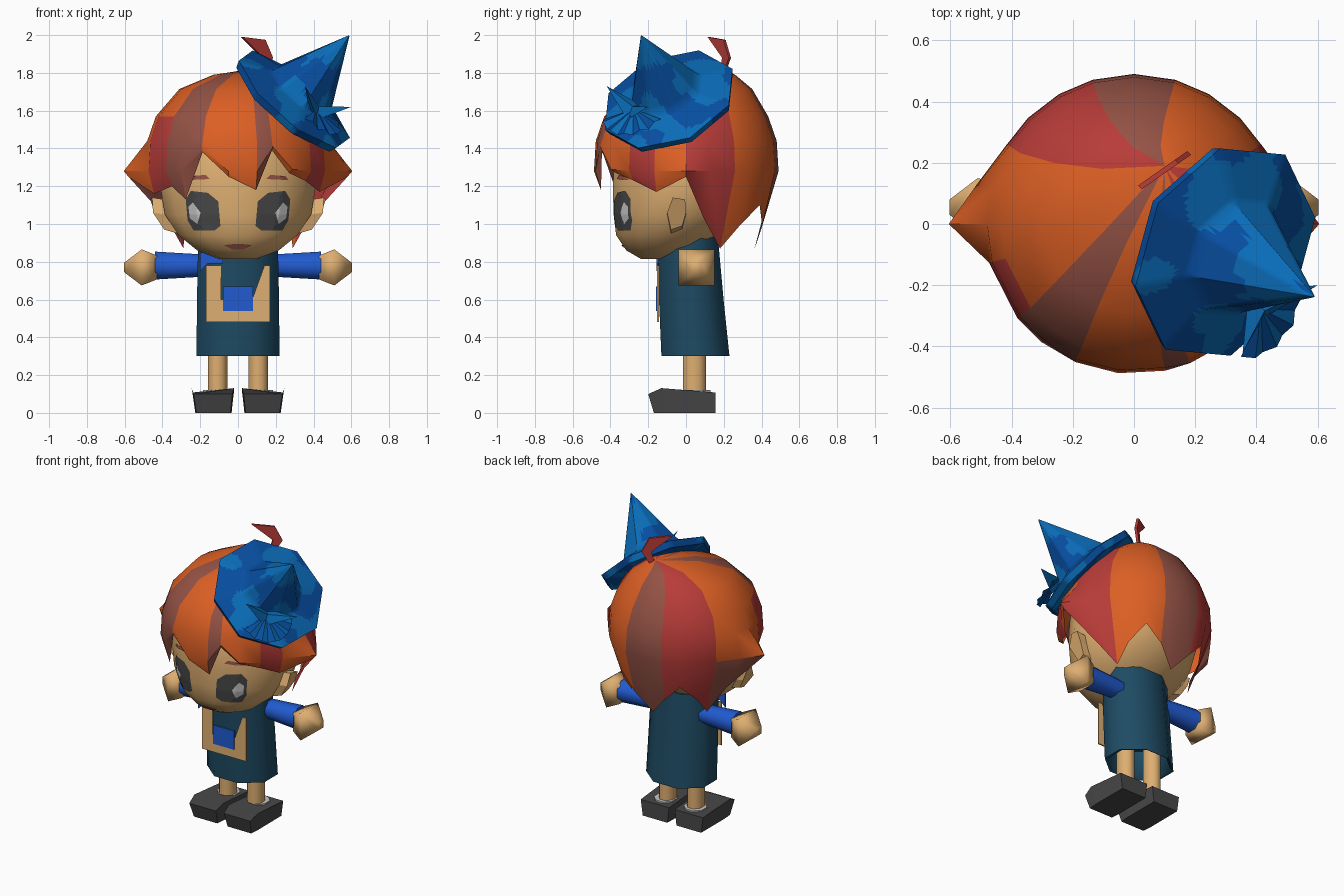
import bpy, bmesh, math
from mathutils import Vector, noise
from mathutils.bvhtree import BVHTree

cube = bpy.data.objects.get("Cube")
if cube:
    bpy.data.objects.remove(cube, do_unlink=True)


def material(name, r, g, b):
    m = bpy.data.materials.new(name)
    m.use_nodes = True
    m.diffuse_color = (r, g, b, 1)
    m.node_tree.nodes["Principled BSDF"].inputs["Base Color"].default_value = (r, g, b, 1)
    return m


ORANGE = material("hair orange", .72, .115, .018)
BROWN = material("hair brown", .30, .085, .06)
RED = material("hair red", .48, .045, .04)
SKIN = material("skin tan", .73, .425, .165)
TEAL = material("dress teal", .013, .07, .125)
BLUE = material("sleeve blue", .015, .105, .64)
GREY = material("dark grey", .065, .065, .065)
LIGHT = material("light grey", .58, .58, .58)
HAT = material("hat blue", .002, .075, .35)
PATCH = material("hat patch blue", .003, .15, .48)


def build(name, verts, faces, mats, smooth=None, pick=None, cuts=0):
    """Make an object; pick(face) gives its material index."""
    bm = bmesh.new()
    vs = [bm.verts.new(v) for v in verts]
    for f in faces:
        bm.faces.new([vs[i] for i in f])
    bmesh.ops.recalc_face_normals(bm, faces=bm.faces)
    if cuts:
        bmesh.ops.triangulate(bm, faces=bm.faces)
        bmesh.ops.subdivide_edges(bm, edges=bm.edges, cuts=cuts, use_grid_fill=True)
    bm.faces.index_update()
    if pick:
        for f in bm.faces:
            f.material_index = pick(f)
    me = bpy.data.meshes.new(name)
    bm.to_mesh(me)
    bm.free()
    ob = bpy.data.objects.new(name, me)
    bpy.context.collection.objects.link(ob)
    for m in mats:
        me.materials.append(m)
    if smooth:
        bpy.ops.object.select_all(action="DESELECT")
        ob.select_set(True)
        bpy.context.view_layer.objects.active = ob
        bpy.ops.object.shade_smooth_by_angle(angle=math.radians(smooth))
    return ob


def skin_rings(rings, cap_start=True, cap_end=True):
    """Join equal rings of points into a skin."""
    n = len(rings[0])
    verts = [p for ring in rings for p in ring]
    faces = [(k * n + i, k * n + (i + 1) % n, (k + 1) * n + (i + 1) % n, (k + 1) * n + i)
             for k in range(len(rings) - 1) for i in range(n)]
    if cap_start:
        faces.append(tuple(range(n)))
    if cap_end:
        faces.append(tuple(range(len(verts) - n, len(verts))))
    return verts, faces


def ellipse(center, a, b, n, axis="z"):
    cx, cy, cz = center
    pts = []
    for i in range(n):
        t = 2 * math.pi * (i + .5) / n
        u, v = a * math.cos(t), b * math.sin(t)
        pts.append((cx + u, cy + v, cz) if axis == "z" else (cx, cy + u, cz + v))
    return pts


def plate(name, outline, y, mat, depth=.009):
    """Flat sheet facing the front."""
    rings = [[(x, y + d, z) for x, z in outline] for d in (0, depth)]
    return build(name, *skin_rings(rings), [mat])


# Head
levels = [(.815, .10, -.24, -.02), (.86, .22, -.32, .08), (.94, .32, -.375, .18), (1.05, .395, -.39, .31),
          (1.2, .42, -.395, .36), (1.4, .41, -.38, .34), (1.6, .28, -.25, .25)]
head_rings = [ellipse((0, (f + b) / 2, z), rx, (b - f) / 2, 16) for z, rx, f, b in levels]
head_mesh = skin_rings(head_rings)
build("head", *head_mesh, [SKIN], smooth=60)
surface = BVHTree.FromPolygons([Vector(v) for v in head_mesh[0]], head_mesh[1])


def decal(name, outline, mat, lift):
    """Thin patch laid on the face."""
    ob = build(name, [(x, 0, z) for x, z in outline], [tuple(range(len(outline)))], [mat], cuts=5)
    for v in ob.data.vertices:
        hit = surface.ray_cast(Vector((v.co.x, -2, v.co.z)), Vector((0, 1, 0)))[0]
        v.co.y = (hit.y if hit else -.3) - lift


eye = [(.125, .965), (.235, .965), (.267, 1.02), (.277, 1.13), (.25, 1.175), (.16, 1.165), (.105, 1.12), (.093, .99)]
glint = [(.215, 1.0), (.255, 1.03), (.262, 1.09), (.24, 1.115), (.198, 1.06)]
brow = [(.15, 1.238), (.27, 1.232), (.25, 1.254), (.17, 1.26)]
ear = [(.45, -.1, 1.06), (.455, -.07, 1.14), (.465, -.005, 1.13), (.44, .0, 1.06), (.40, -.02, .99), (.39, -.08, .97)]
decal("mouth", [(-.075, .888), (-.03, .866), (.03, .866), (.075, .888), (.03, .893), (-.03, .893)], BROWN, .006)

# Paired parts
for s, side in ((1, "left"), (-1, "right")):
    def flip(pts):
        return [(s * p[0], *p[1:]) for p in pts]

    decal(side + "_eye", flip(eye), GREY, .006)
    decal(side + "_eye_glint", flip(glint), LIGHT, .01)
    decal(side + "_brow", flip(brow), BROWN, .006)
    base = [(.32, y, z - .02) for x, y, z in ear]
    build(side + "_ear", *skin_rings([flip(base), flip(ear)]), [SKIN])

    sleeve = [ellipse((x, .055, .78), r, r, 8, "x") for x, r in ((.12, .06), (.22, .066), (.44, .08))]
    build(side + "_sleeve", *skin_rings([flip(r) for r in sleeve]), [BLUE], smooth=50)
    hand = [ellipse((x, .055, .77), r, r, 4, "x") for x, r in ((.43, .09), (.51, .135), (.603, .035))]
    build(side + "_hand", *skin_rings([flip(r) for r in hand]), [SKIN], smooth=75)

    leg = [ellipse((s * .108, .045, z), .056, .066, 8) for z in (.08, .45)]
    build(side + "_leg", *skin_rings(leg), [SKIN], smooth=50)
    sole = [(.04, -.17), (.22, -.17), (.226, -.1), (.225, .155), (.035, .155), (.034, -.1)]
    rim = [(.03, -.2, .1), (.235, -.2, .1), (.245, -.13, .131), (.24, .155, .108), (.022, .155, .108), (.02, -.13, .131)]
    build(side + "_shoe", *skin_rings([flip([(x, y, 0) for x, y in sole]), flip(rim)]), [GREY])
    sock = [ellipse((s * .115, .06, z), .075, .075, 8) for z in (.09, .121)]
    build(side + "_sock", *skin_rings(sock), [LIGHT])

# Dress, with a hollow hem
dress = [ellipse((0, cy, z), rx, ry, 8) for z, cy, rx, ry in
         ((.5, .045, .2, .17), (.305, .05, .215, .185), (.3, .05, .238, .195), (.6, .028, .235, .185), (.93, .01, .228, .172))]
build("dress", *skin_rings(dress), [TEAL], smooth=70)

# Apron and collar
plate("apron", [(-.17, .48), (.17, .48), (.17, .78), (.14, .78), (.075, .6), (-.09, .6), (-.09, .78), (-.17, .78)],
      -.153, SKIN)
plate("apron_pocket", [(-.08, .54), (.08, .54), (.08, .67), (-.08, .67)], -.159, BLUE)
plate("collar", [(-.2, .75), (-.16, .79), (-.08, .79), (-.08, .84), (-.2, .85)], -.155, BLUE)

# Hair: azimuth, lower edge height, lower edge radius, colour (0 orange, 1 brown, 2 red)
locks = [(0, 1.25, .58, 2), (14, 1.03, .39, 2), (32, .87, .34, 0), (45, .99, .40, 0), (60, 1.1, .45, 0),
         (74, .99, .42, 1), (90, .86, .36, 1), (106, .99, .42, 2), (120, 1.1, .45, 2), (135, .99, .40, 2),
         (148, .87, .34, 0), (166, 1.03, .39, 0), (180, 1.25, .58, 0), (195, 1.16, .46, 2), (219, 1.2, .45, 1),
         (232, 1.13, .45, 1), (247, 1.38, .48, 0), (264, 1.25, .47, 0), (282, 1.18, .46, 1), (292, 1.39, .48, 0),
         (306, 1.27, .46, 0), (322, 1.23, .45, 2), (340, 1.17, .46, 0)]
flare = {0: .605, 180: .605, 14: .53, 166: .53}


def around(az, r, z, ox=0, oy=0):
    t = math.radians(az)
    return (ox + r * math.cos(t), oy + r * math.sin(t), z)


hair = [[around(az, .17, 1.79, .04, .09) for az, *_ in locks],
        [around(az, .32, 1.715, .01, .03) for az, *_ in locks],
        [around(az, .435, 1.57) for az, *_ in locks],
        [around(az, .48, 1.44) for az, *_ in locks],
        [around(az, flare.get(az, .49), max(1.28, z + .02)) for az, z, *_ in locks],
        [around(az, r, z) for az, z, r, _ in locks]]
count = len(locks)
verts, faces = skin_rings(hair, False, False)
verts.append((.1, .19, 1.825))
faces += [(i, (i + 1) % count, len(verts) - 1) for i in range(count)]
hair_ob = build("hair", verts, faces, [ORANGE, BROWN, RED], smooth=35)
for i, face in enumerate(hair_ob.data.polygons):
    az, *_, colour = locks[i % count]
    if 140 < az < 180 and face.center.z < 1.26:
        colour = 1
    elif az == 195 and face.center.z > 1.6:
        colour = 0
    face.material_index = colour

# Hair tuft
tuft = [(.02, 1.99), (.14, 1.975), (.18, 1.88), (.14, 1.8), (.11, 1.8), (.13, 1.88), (.09, 1.92)]
build("hair_tuft", *skin_rings([[(x + d, .12 + (x - .02) * .7 - d, z) for x, z in tuft] for d in (-.006, .006)]), [RED])

# Hat: tilted eight-sided brim and cone
up = Vector((.62, -.31, .72)).normalized()
down = (Vector((0, 0, -1)) + up * up.z).normalized()
across = up.cross(down)
middle = Vector((.285, -.085, 1.645))


def on_hat(origin, angle, r, h):
    return origin + (down * math.cos(angle) + across * math.sin(angle)) * r + up * h


def mottle(face):
    return 1 if noise.noise(face.calc_center_median() * 6) > .03 else 0


profile = [(.36, -.02), (.375, .022), (.2, .08), (.003, .488)]
hat = [[on_hat(middle, math.pi * i / 4 - .12, r, h) for i in range(8)] for r, h in profile]
build("hat", *skin_rings(hat), [HAT, PATCH], smooth=55, pick=mottle, cuts=8)

# Pleated bow on the hat
knot = Vector((.39, -.265, 1.58)) + up * .01
ribs = [on_hat(knot, math.radians(-75 + 15 * i), .175, .02 if i % 2 else 0) for i in range(11)]
build("bow_fan", [knot + up * .03] + ribs, [(0, i, i + 1) for i in range(1, 11)], [HAT, PATCH],
      pick=lambda f: f.index % 2)
for label, tip in (("upper", (.355, -.42, 1.73)), ("outer", (.6, -.2, 1.62))):
    tip = Vector(tip)
    wide = (tip - knot).cross(up).normalized() * .06
    build("bow_" + label + "_ribbon", [knot + wide, knot - wide, knot + up * .05, tip],
          [(0, 1, 2), (0, 1, 3), (1, 2, 3), (2, 0, 3)], [PATCH])
